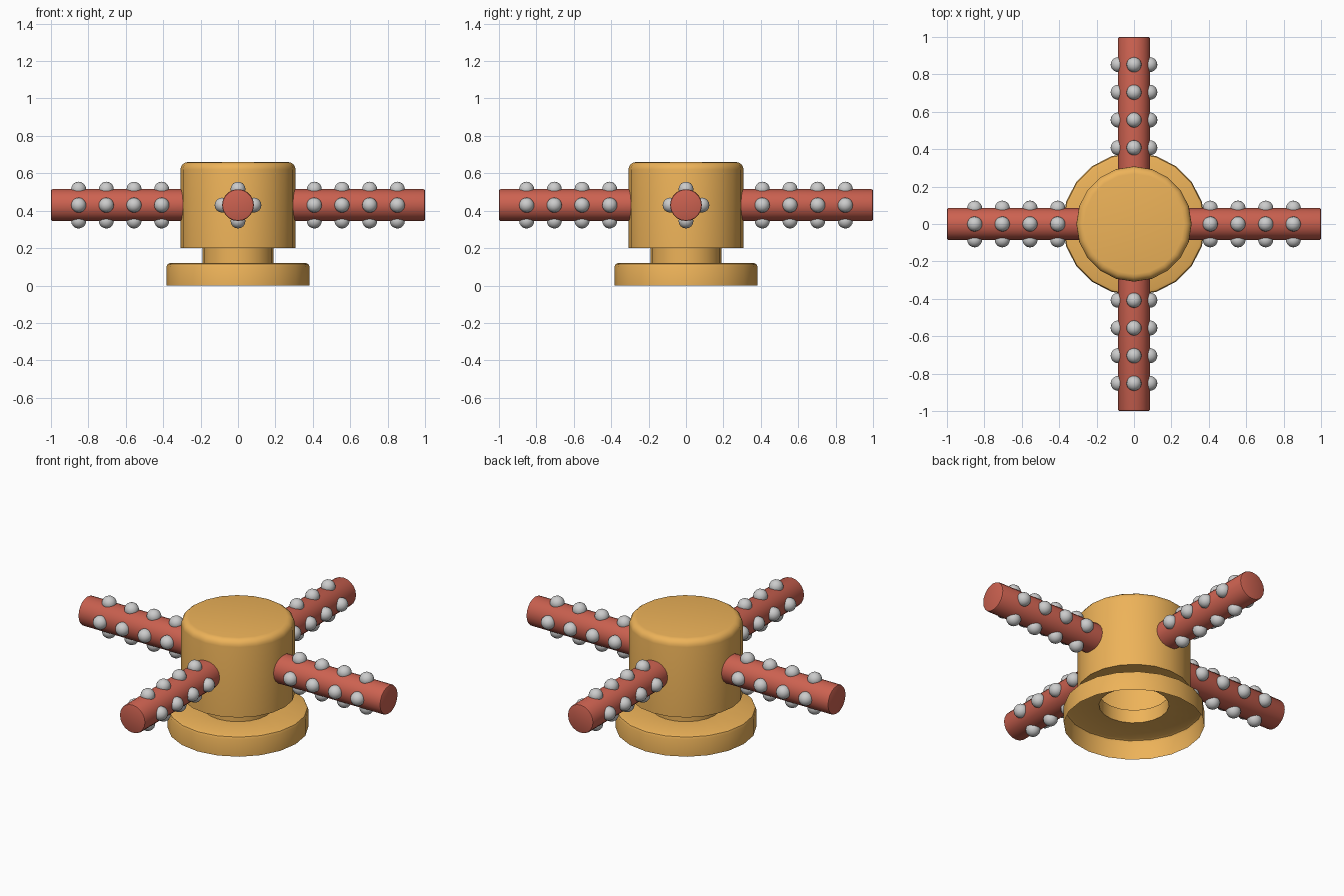
import bpy, bmesh
from math import sin, cos, pi, radians
from mathutils import Matrix, Vector

if "Cube" in bpy.data.objects:
    bpy.data.objects.remove(bpy.data.objects["Cube"])


def material(name, color):
    m = bpy.data.materials.new(name)
    m.diffuse_color = (*color, 1)
    m.use_nodes = True
    m.node_tree.nodes["Principled BSDF"].inputs["Base Color"].default_value = m.diffuse_color
    return m


ORANGE = material("orange", (0.85, 0.45, 0.1))
RED = material("red", (0.6, 0.12, 0.08))


def finish(name, bm, mat=None, angle=40):
    me = bpy.data.meshes.new(name)
    bm.to_mesh(me)
    bm.free()
    ob = bpy.data.objects.new(name, me)
    bpy.context.collection.objects.link(ob)
    if mat:
        me.materials.append(mat)
    bpy.ops.object.select_all(action='DESELECT')
    bpy.context.view_layer.objects.active = ob
    ob.select_set(True)
    bpy.ops.object.shade_smooth_by_angle(angle=radians(angle))
    return ob


def lathe(profile, sides):
    """Spin (radius, z) points about z; radius 0 closes the end."""
    bm = bmesh.new()
    vs = [bm.verts.new((r, 0, z)) for r, z in profile]
    es = [bm.edges.new(p) for p in zip(vs, vs[1:])]
    bmesh.ops.spin(bm, geom=vs + es, cent=(0, 0, 0), axis=(0, 0, 1),
                   angle=2 * pi, steps=sides, use_merge=False)
    bmesh.ops.remove_doubles(bm, verts=bm.verts, dist=1e-4)
    bmesh.ops.recalc_face_normals(bm, faces=bm.faces)
    return bm


def fillet(r, z, b, n):
    """Rounded outer top corner ending at radius r, height z."""
    return [(r - b + b * cos(t), z - b + b * sin(t))
            for t in (i * pi / 2 / n for i in range(n + 1))]


# Hub: one turned shell, open underneath
profile = [(0.382, 0)] + fillet(0.382, 0.12, 0.018, 2)
profile += [(0.19, 0.12), (0.19, 0.20), (0.308, 0.20)]
profile += fillet(0.308, 0.66, 0.04, 4) + [(0, 0.66)]
finish("hub", lathe(profile, 20), ORANGE)

ARM_R, ARM_Z = 0.085, 0.43
for i, side in enumerate(("right", "back", "left", "front")):
    place = (Matrix.Translation((0, 0, ARM_Z)) @ Matrix.Rotation(i * pi / 2, 4, 'Z')
             @ Matrix.Rotation(pi / 2, 4, 'Y'))

    # Arm: bar along local z with a softened outer end
    bar = lathe([(0, 0.27), (ARM_R, 0.27)] + fillet(ARM_R, 1.0, 0.008, 2) + [(0, 1.0)], 20)
    finish(side + "_arm", bar, RED).matrix_world = place

    # Studs: four rows of four balls half sunk in the arm
    bm = bmesh.new()
    for k in range(4):
        a = k * pi / 2
        for j in range(4):
            pos = Vector((ARM_R * cos(a), ARM_R * sin(a), 0.408 + 0.148 * j))
            bmesh.ops.create_uvsphere(bm, u_segments=16, v_segments=10, radius=0.04,
                                      matrix=Matrix.Translation(pos))
    finish(side + "_arm_studs", bm).matrix_world = place
